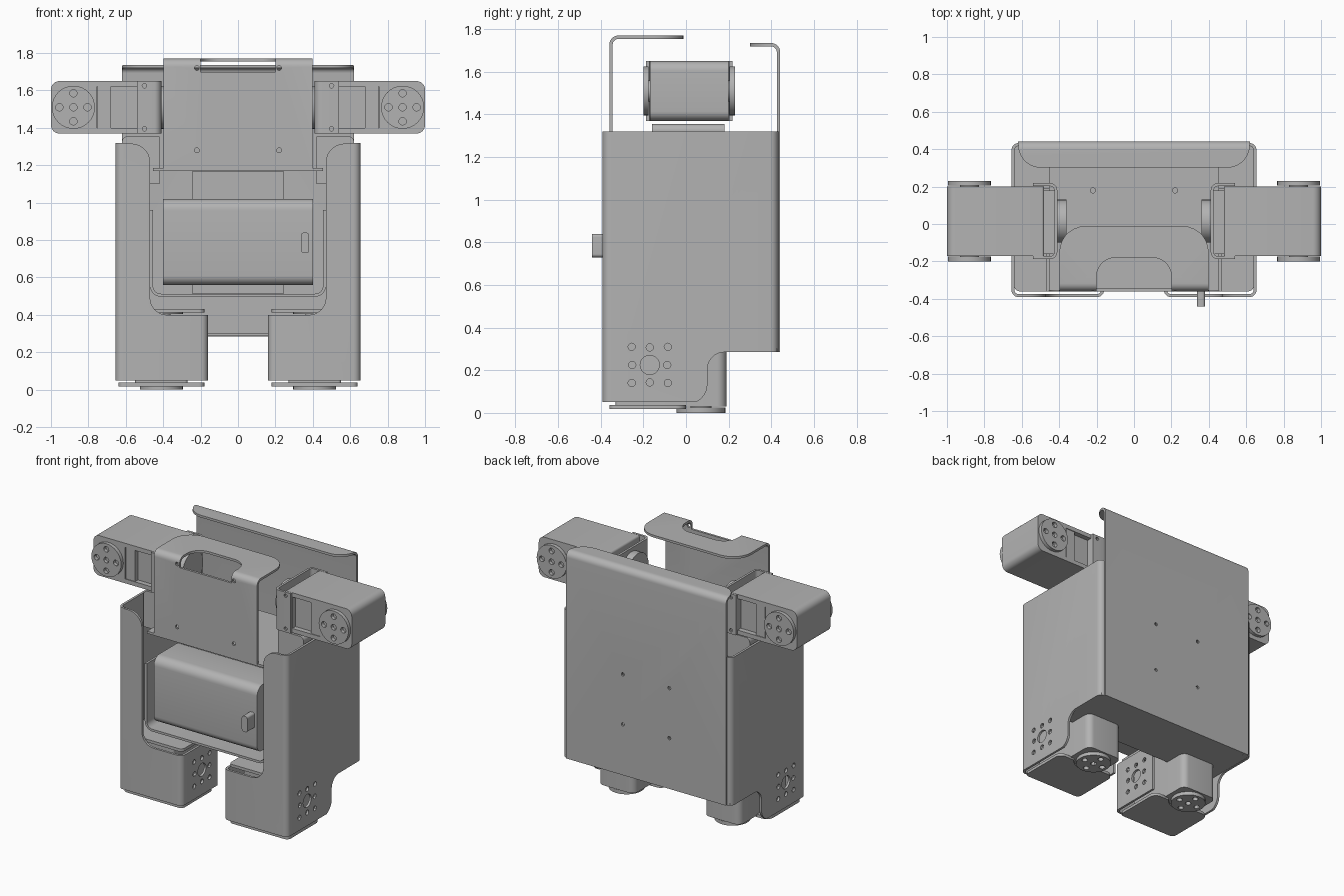
import bpy, bmesh, math
from mathutils import Matrix, Vector

cube = bpy.data.objects.get("Cube")
if cube:
    bpy.data.objects.remove(cube, do_unlink=True)

grey = bpy.data.materials.new("satin grey")
grey.use_nodes = True
grey.diffuse_color = (0.45, 0.45, 0.45, 1)
grey.node_tree.nodes["Principled BSDF"].inputs["Base Color"].default_value = (0.45, 0.45, 0.45, 1)


def rounded(points, closed=True, steps=7):
    """Fillet the corners of a 2D path given as (a, b) or (a, b, radius)."""
    out, n = [], len(points)
    for i, p in enumerate(points):
        c = Vector(p[:2])
        if len(p) < 3 or (not closed and i in (0, n - 1)):
            out.append(c)
            continue
        s = c + (Vector(points[i - 1][:2]) - c).normalized() * p[2]
        e = c + (Vector(points[(i + 1) % n][:2]) - c).normalized() * p[2]
        h1, h2 = s.lerp(c, 0.552), e.lerp(c, 0.552)
        for k in range(steps + 1):
            t = k / steps
            u = 1 - t
            out.append(s * u**3 + h1 * 3 * u * u * t + h2 * 3 * u * t * t + e * t**3)
    return out


def prism(name, points, axis, lo, hi):
    """Extrude a rounded outline along x (y,z), y (x,z) or z (x,y)."""
    put = {"x": lambda p, d: (d, p[0], p[1]),
           "y": lambda p, d: (p[0], d, p[1]),
           "z": lambda p, d: (p[0], p[1], d)}[axis]
    bm = bmesh.new()
    pts = rounded(points)
    low = [bm.verts.new(put(p, lo)) for p in pts]
    high = [bm.verts.new(put(p, hi)) for p in pts]
    bm.faces.new(low)
    bm.faces.new(high)
    for i in range(len(pts)):
        j = (i + 1) % len(pts)
        bm.faces.new((low[i], low[j], high[j], high[i]))
    bmesh.ops.recalc_face_normals(bm, faces=bm.faces)
    me = bpy.data.meshes.new(name)
    bm.to_mesh(me)
    bm.free()
    me.materials.append(grey)
    ob = bpy.data.objects.new(name, me)
    bpy.context.collection.objects.link(ob)
    return ob


def sheet(name, path, axis, lo, hi, thick=0.016):
    """Bent sheet metal: thicken an open path, then extrude it."""
    pts = rounded(path, closed=False)
    left, right = [], []
    for i, p in enumerate(pts):
        d = (pts[min(i + 1, len(pts) - 1)] - pts[max(i - 1, 0)]).normalized()
        nrm = Vector((-d.y, d.x)) * thick / 2
        left.append(p + nrm)
        right.append(p - nrm)
    return prism(name, [tuple(p) for p in left + right[::-1]], axis, lo, hi)


def box(name, x, y, z):
    return prism(name, [(x[0], y[0]), (x[1], y[0]), (x[1], y[1]), (x[0], y[1])], "z", *z)


def disc(name, a, b, r, axis, lo, hi, n=32):
    ring = [(a + r * math.cos(math.tau * k / n), b + r * math.sin(math.tau * k / n)) for k in range(n)]
    return prism(name, ring, axis, lo, hi)


def cut(ob, cutters, operation="DIFFERENCE"):
    for c in cutters:
        mod = ob.modifiers.new("cut", "BOOLEAN")
        mod.operation, mod.solver, mod.object = operation, "EXACT", c
        bpy.context.view_layer.update()
        dg = bpy.context.evaluated_depsgraph_get()
        me = bpy.data.meshes.new_from_object(ob.evaluated_get(dg))
        ob.modifiers.clear()
        ob.data = me
        bpy.data.objects.remove(c, do_unlink=True)
    return ob


def mirrored(ob):
    ob.modifiers.new("mirror", "MIRROR").use_bisect_axis[0] = False
    return ob


def servo(label, matrix):
    """Motor block: length on x, horn axis on y, width on z, horn at the origin."""
    body = prism(label + "_servo", [(-0.4, -0.14, 0.015), (0.12, -0.14, 0.045),
                                    (0.12, 0.14, 0.045), (-0.4, 0.14, 0.015)], "y", -0.185, 0.185)
    cut(body, [box("recess", (-0.34, -0.125), (s * 0.17 - 0.02, s * 0.17 + 0.02), (-0.11, 0.11))
               for s in (-1, 1)])
    parts = [body]
    for s, end in ((-1, "front"), (1, "back")):
        lo, hi = sorted((s * 0.19, s * 0.215))
        horn = disc(f"{label}_{end}_horn", 0, 0, 0.115, "y", lo, hi)
        holes = [disc("hole", r * math.cos(k * math.pi / 2), r * math.sin(k * math.pi / 2),
                      0.02, "y", lo - 0.1, hi + 0.1, 12)
                 for r, k in ((0, 0), (0.075, 0), (0.075, 1), (0.075, 2), (0.075, 3))]
        parts.append(cut(horn, holes))
        lo, hi = sorted((s * 0.15, s * 0.192))
        parts.append(disc(f"{label}_{end}_hub", 0, 0, 0.05, "y", lo, hi))
        lo, hi = sorted((s * 0.14, s * 0.18))
        parts.append(box(f"{label}_{end}_rib", (-0.2, -0.13), (lo, hi), (-0.12, 0.12)))
    for p in parts:
        p.data.transform(matrix)
        mirrored(p)


# Arms: servo, C bracket and shoulder joint
arm = Matrix.Translation((0.88, 0.015, 1.51))
servo("arm", arm)
bracket = sheet("arm_bracket", [(-0.34, -0.195), (-0.462, -0.195, 0.03), (-0.462, 0.195, 0.03),
                                (-0.34, 0.195)], "z", -0.14, 0.14)
cut(bracket, [disc("hole", -0.38, s * 0.115, 0.012, "y", -1, 1, 10) for s in (-1, 1)])
bracket.data.transform(arm)
mirrored(bracket)
mirrored(disc("shoulder_horn", 0.015, 1.51, 0.115, "x", 0.36, 0.412))
mirrored(prism("shoulder_block", [(0.42, 1.1), (0.62, 1.1), (0.62, 1.355, 0.03), (0.42, 1.355)],
               "y", -0.16, 0.18))

# Legs: upright servo with clamp plates
servo("leg", Matrix.Translation((0.41, 0.07, 0.2155)) @
      Matrix(((0, 0, 1, 0), (1, 0, 0, 0), (0, 1, 0, 0), (0, 0, 0, 1))))
for end, z in (("lower", 0.018), ("upper", 0.412)):
    plate = prism(f"leg_{end}_clamp", [(0.18, -0.36, 0.03), (0.64, -0.36, 0.03), (0.64, 0, 0.05),
                                       (0.18, 0, 0.05)], "z", z, z + 0.02)
    cut(plate, [disc("opening", 0.41, 0.07, 0.13, "z", 0, 1)])
    mirrored(plate)

# Side shells: one folded sheet from inner leg round to the back lip
shell = sheet("side_shell", [(0.168, 0), (0.168, -0.383, 0.03), (0.647, -0.383, 0.03),
                             (0.647, 0.425, 0.03), (0.59, 0.425)], "z", 0.05, 1.32)
window = prism("window", [(0, 0.4), (0.47, 0.4, 0.09), (0.47, 1.316, 0.1), (0.61, 1.316),
                          (0.61, 1.6), (0, 1.6)], "y", -0.6, 0.05)
heel = prism("heel", [(0, -0.1), (0, 0.04), (0.1, 0.06, 0.07), (0.1, 0.285, 0.08), (0.6, 0.285),
                      (0.6, -0.1)], "x", 0, 1)
bolts = [disc("bolt", -0.17, 0.225, 0.045, "x", 0, 1, 20)]
for k in range(8):
    a = k * math.pi / 4
    r = 0.082 if k % 2 == 0 else 0.12
    bolts.append(disc("bolt", -0.17 + r * math.cos(a), 0.225 + r * math.sin(a), 0.017, "x", 0, 1, 12))
mirrored(cut(shell, [window, heel] + bolts))

# Back panel with a folded, round-cornered top
back = sheet("back_panel", [(0.434, 0.285), (0.434, 1.727, 0.035), (0.3, 1.727)], "x", -0.62, 0.62)
cut(back, [prism("outline", [(-0.619, 0.6), (-0.619, 0.301, 0.12), (0.619, 0.301, 0.12),
                             (0.619, 0.6)], "z", 0, 2)], "INTERSECT")
cut(back, [disc("hole", x, z, 0.012, "y", 0.3, 0.6, 10) for x in (-0.18, 0.18) for z in (0.64, 0.99)])
box("bottom_panel", (-0.64, 0.64), (0.02, 0.428), (0.287, 0.303))

# Chest panel with folded handle top
chest = sheet("chest_panel", [(-0.01, 1.762), (-0.352, 1.762, 0.035), (-0.352, 1.18)], "x", -0.4, 0.4)
cut(chest, [prism("outline", [(-0.399, -0.6), (0.399, -0.6), (0.399, -0.011, 0.14),
                              (-0.399, -0.011, 0.14)], "z", 1, 2)], "INTERSECT")
grip = prism("grip", [(-0.2, -0.6), (0.2, -0.6), (0.2, -0.18, 0.1), (-0.2, -0.18, 0.1)], "z", 1.7, 1.9)
cut(chest, [grip] + [disc("hole", x, z, 0.013, "y", -0.5, -0.2, 10)
                     for x in (-0.22, 0.22) for z in (1.28, 1.72)])

# Deck, cradle, battery and electronics
deck = box("deck", (-0.455, 0.455), (-0.355, 0.31), (1.17, 1.186))
cut(deck, [disc("hole", x, 0.18, 0.014, "z", 1, 1.3, 10) for x in (-0.22, 0.22)])
sheet("cradle", [(-0.462, 0.96), (-0.462, 0.505, 0.05), (0.462, 0.505, 0.05), (0.462, 0.96)],
      "y", -0.36, 0.05)
prism("battery", [(-0.36, 0.56, 0.05), (-0.36, 1.02, 0.06), (-0.05, 1.02, 0.06), (-0.05, 0.56, 0.05)],
      "x", -0.4, 0.4)
prism("switch", [(0.337, 0.73, 0.015), (0.38, 0.73, 0.015), (0.38, 0.84, 0.015), (0.337, 0.84, 0.015)],
      "y", -0.44, -0.34)
box("electronics", (-0.245, 0.245), (-0.04, 0.12), (0.515, 1.168))

# Smooth bends, sharp edges
for ob in bpy.context.scene.objects:
    if ob.type == "MESH":
        ob.data.shade_smooth()
        ob.data.set_sharp_from_angle(angle=math.radians(30))
